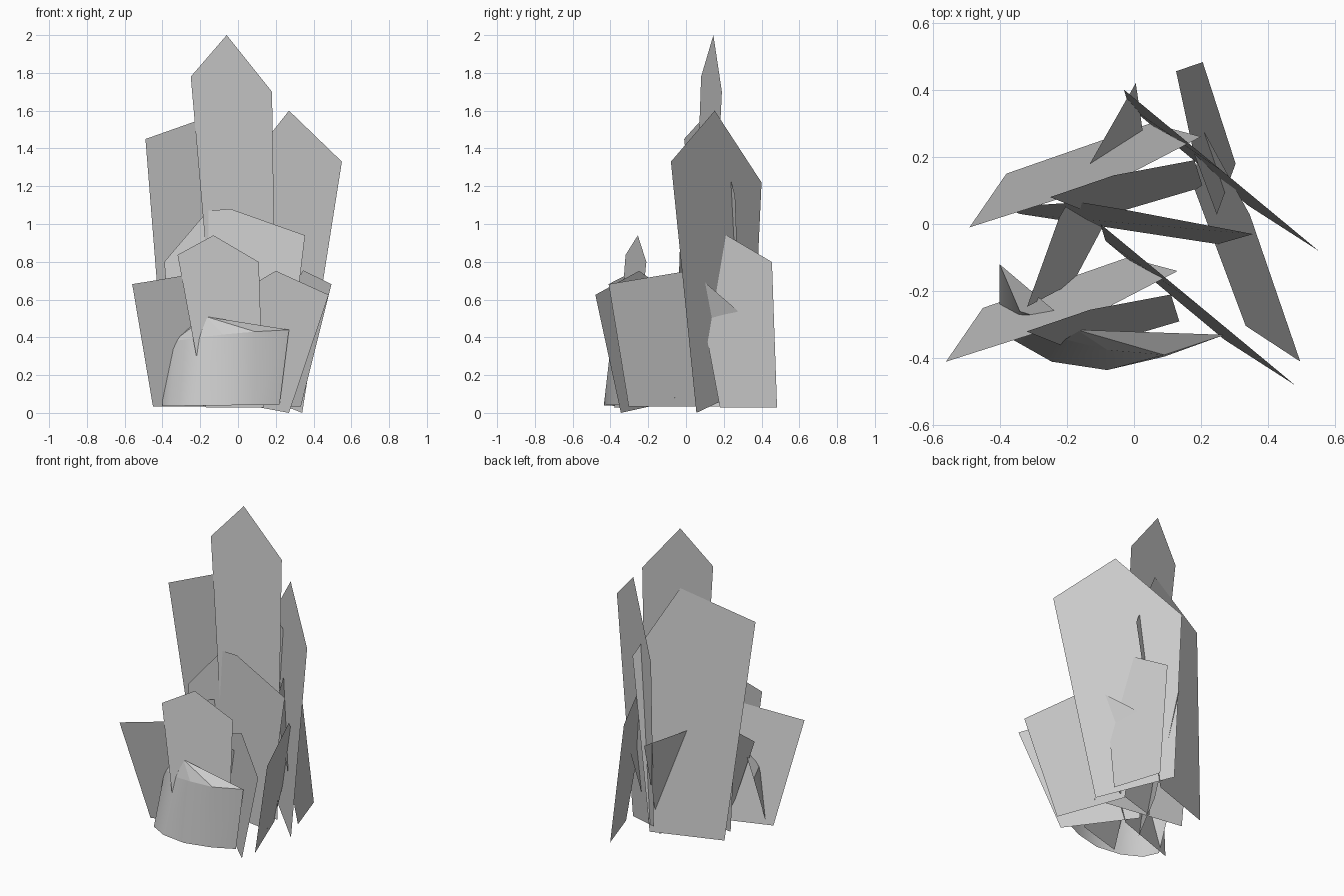
import bpy, bmesh
from math import radians
from mathutils import Matrix, Vector

if "Cube" in bpy.data.objects:
    bpy.data.objects.remove(bpy.data.objects["Cube"])


def make(name, verts, faces, smooth=False):
    me = bpy.data.meshes.new(name)
    me.from_pydata(verts, [], faces)
    for p in me.polygons:
        p.use_smooth = smooth and len(p.vertices) == 4
    ob = bpy.data.objects.new(name, me)
    bpy.context.collection.objects.link(ob)
    return ob


# Outlines of the sheets: left corner, peak, right corner, bottom right, bottom left
TALL = [(-.25, .08, 1.78), (-.06, .145, 2.0), (.18, .19, 1.70), (.205, .11, .06), (-.10, .02, .06)]
LEFT = [(-.49, -.01, 1.45), (-.05, .13, 1.605), (.20, .26, 1.15), (.05, .30, .07), (-.38, .15, .07)]
RIGHT = [(-.03, .40, 1.22), (.27, .152, 1.60), (.55, -.08, 1.33), (.34, .055, 0), (-.015, .35, .14)]
LOW = [(-.39, .05, .80), (-.16, .065, 1.07), (-.04, .045, 1.08), (.355, -.03, .94),
       (.25, -.06, .07), (-.34, .03, .07)]


def sheet(name, outline, offset=(0, 0), turn=0, height=1.0):
    """Flat pointed sheet, squashed in height, turned about z and moved."""
    m = (Matrix.Translation((offset[0], offset[1], 0))
         @ Matrix.Rotation(radians(turn), 4, 'Z')
         @ Matrix.Diagonal((1, 1, height, 1)))
    return make(name, [m @ Vector(v) for v in outline], [range(len(outline))])


# Large rear cluster
sheet("rear_tall_sheet", TALL)
sheet("rear_left_sheet", LEFT)
sheet("rear_right_sheet", RIGHT)
sheet("rear_low_sheet", LOW)

# Front cluster: same sheets at about half height
H = .47
FRONT = (-.07, -.40)
sheet("front_tall_sheet", TALL, FRONT, 0, H)
sheet("front_left_sheet", LEFT, FRONT, 0, H)
sheet("front_right_sheet", RIGHT, FRONT, 0, H)

# Turned half-height sheets on the sides and back
sheet("side_right_sheet", LEFT, (.474, .08), 91.3, H)
sheet("back_right_sheet", TALL, (.32, .28), 91.5, H)
sheet("side_left_sheet", LEFT, (-.348, .08), 222.7, H)

# Curved front sheet: lofted wall plus a fan up to its peak
base = [(-.40, -.25), (-.36, -.345), (-.245, -.41), (-.08, -.435), (.09, -.395), (.22, -.335)]
rim = [(-.40, -.12, .37), (-.34, -.26, .38), (-.20, -.345, .40),
       (-.08, -.375, .415), (.09, -.39, .43), (.27, -.33, .44)]
n = len(base)
verts = [(x, y, .035 + .01 * i / n) for i, (x, y) in enumerate(base)] + rim + [(-.17, -.315, .51)]
faces = [(i, i + 1, n + i + 1, n + i) for i in range(n - 1)]
faces += [(n + i, n + i + 1, 2 * n) for i in range(n - 1)]
make("curved_front_sheet", verts, faces, smooth=True)
